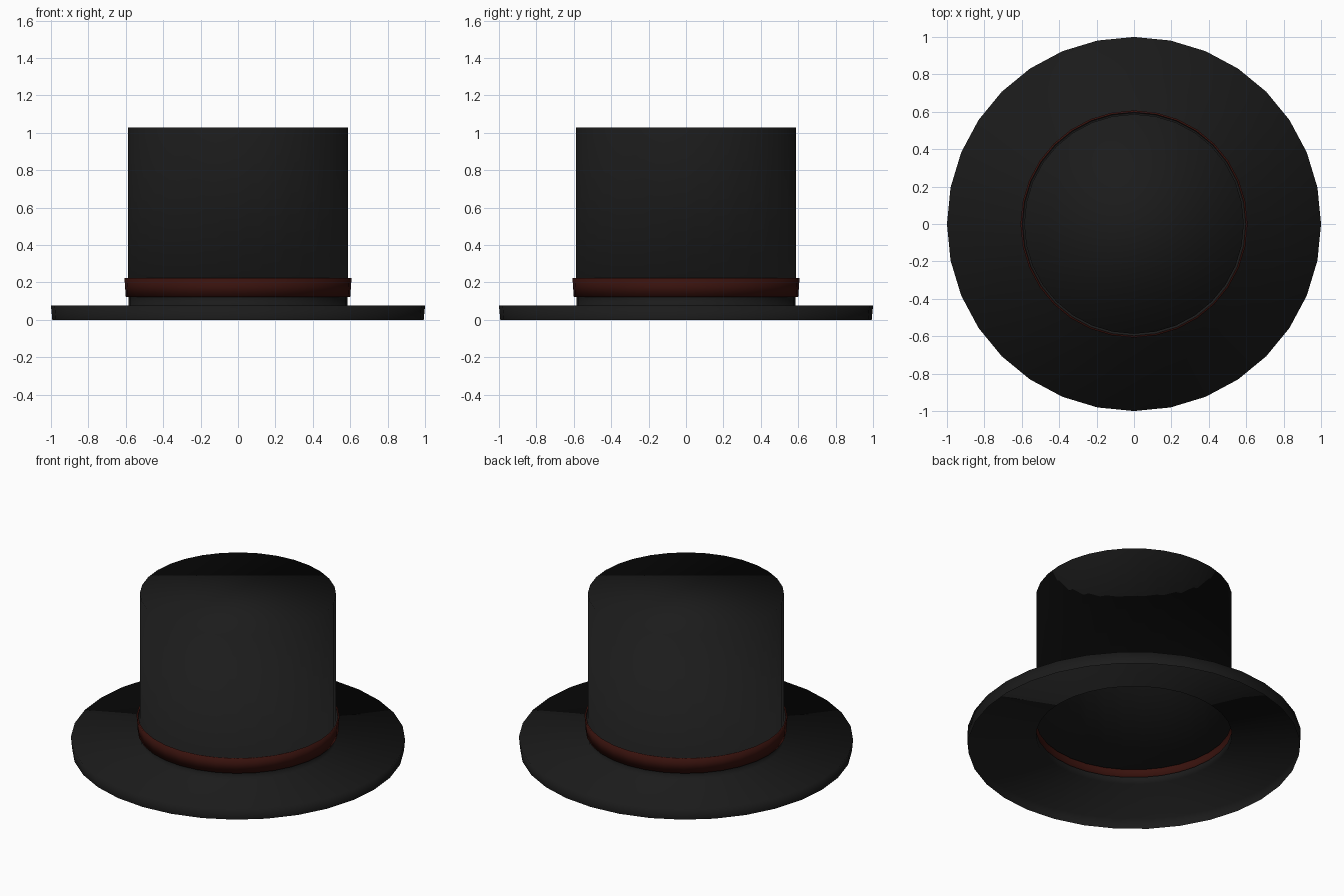
import bpy, bmesh, math

if "Cube" in bpy.data.objects:
    bpy.data.objects.remove(bpy.data.objects["Cube"])

SIDES = 32


def material(name, color):
    mat = bpy.data.materials.new(name)
    mat.diffuse_color = (*color, 1)
    mat.use_nodes = True
    mat.node_tree.nodes["Principled BSDF"].inputs["Base Color"].default_value = mat.diffuse_color
    return mat


def lathe(name, profile, mat, cap=False):
    """Spin an open (radius, height) profile, listed bottom to top, about z."""
    bm = bmesh.new()
    rings = []
    for r, z in profile:
        rings.append([bm.verts.new((r * math.cos(2 * math.pi * i / SIDES),
                                    r * math.sin(2 * math.pi * i / SIDES), z))
                      for i in range(SIDES)])
    for a, b in zip(rings, rings[1:]):
        for i in range(SIDES):
            j = (i + 1) % SIDES
            bm.faces.new((a[i], a[j], b[j], b[i]))
    if cap:
        bm.faces.new(rings[-1])
    for f in bm.faces:
        f.smooth = True
    mesh = bpy.data.meshes.new(name)
    bm.to_mesh(mesh)
    bm.free()
    mesh.materials.append(mat)
    obj = bpy.data.objects.new(name, mesh)
    bpy.context.collection.objects.link(obj)
    return obj


black = material("black_felt", (0.011, 0.011, 0.011))
red = material("red_ribbon", (0.04, 0.006, 0.004))

# brim: thin sheet with a turned-down lip, open underneath, and a short neck
lathe("brim", [(0.993, 0), (1.0, 0.075), (0.586, 0.075), (0.586, 0.122)], black)

# ribbon: flares slightly and folds back inside to meet the crown
lathe("hat_band", [(0.586, 0.122), (0.6, 0.122), (0.607, 0.222),
                   (0.598, 0.222)], red)

# crown: tucked into the ribbon, flat closed top
lathe("crown", [(0.598, 0.222), (0.587, 0.175), (0.587, 1.028)], black, cap=True)
